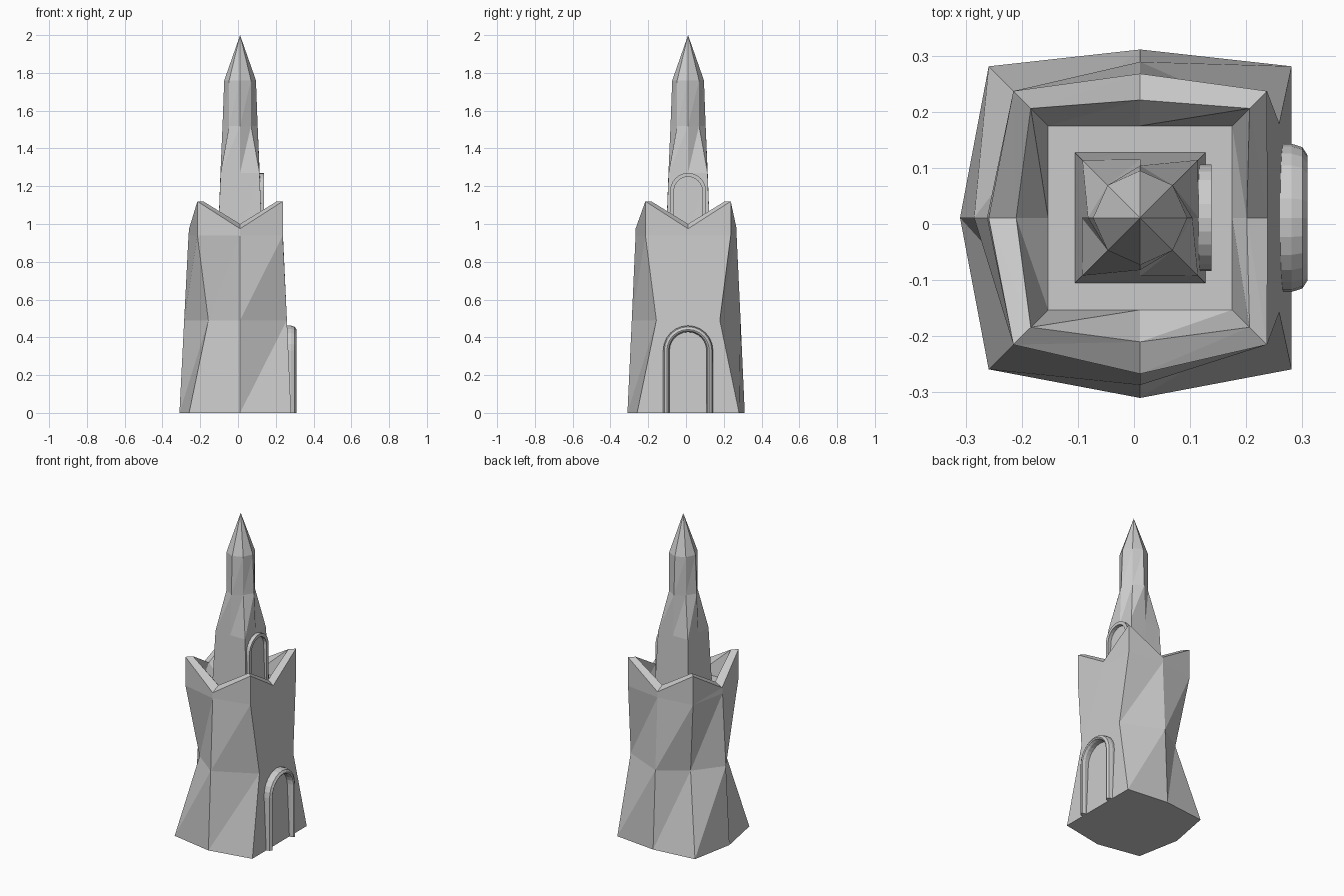
import bpy, bmesh, math

if "Cube" in bpy.data.objects:
    bpy.data.objects.remove(bpy.data.objects["Cube"])

C = 0.011  # tower axis offset in x and y


def ring(c, mids, zc, zm=None, east=None):
    """Eight points: side midpoints (E, N, W, S) alternating with corners."""
    zm = zc if zm is None else zm
    r = c if east is None else east
    e, n, w, s = mids
    pts = [(e, 0, zm), (r, c, zc), (0, n, zm), (-c, c, zc),
           (-w, 0, zm), (-c, -c, zc), (0, -s, zm), (r, -c, zc)]
    return [(x + C, y + C, z) for x, y, z in pts]


def add_object(name, bm):
    bmesh.ops.recalc_face_normals(bm, faces=bm.faces)
    me = bpy.data.meshes.new(name)
    bm.to_mesh(me)
    bm.free()
    ob = bpy.data.objects.new(name, me)
    bpy.context.collection.objects.link(ob)
    return ob


def loft(name, rings, apex=None):
    """Skin the rings with facets split along one spiral diagonal."""
    bm = bmesh.new()
    loops = [[bm.verts.new(p) for p in r] for r in rings]
    bm.faces.new(loops[0][::-1])
    for lo, hi in zip(loops, loops[1:]):
        for i in range(8):
            j = (i + 1) % 8
            bm.faces.new((lo[i], lo[j], hi[j]))
            bm.faces.new((lo[i], hi[j], hi[i]))
    if apex is None:
        bm.faces.new(loops[-1])
    else:
        tip = bm.verts.new(apex)
        for i in range(8):
            bm.faces.new((loops[-1][i], loops[-1][(i + 1) % 8], tip))
    return add_object(name, bm)


def arch(name, half, spring, z0, section, steps=12):
    """Sweep a (radial inset, x) section along a doorway outline facing +x."""
    path = [(1, 0, z0)]
    for k in range(steps + 1):
        a = math.pi * k / steps
        path.append((math.cos(a), math.sin(a), spring))
    path.append((-1, 0, z0))
    bm = bmesh.new()
    loops = []
    for cy, cz, z in path:
        loops.append([bm.verts.new((x + C, C + cy * (half - d),
                                    z + cz * (half - d))) for d, x in section])
    n = len(section)
    for a, b in zip(loops, loops[1:]):
        for i in range(n):
            j = (i + 1) % n
            bm.faces.new((a[i], a[j], b[j], b[i]))
    bm.faces.new(loops[0])
    bm.faces.new(loops[-1])
    return add_object(name, bm)


# Lower tower: pinched walls, peaked rim, sunken floor
loft("lower_tower", [
    ring(0.27, (0.27, 0.30, 0.321, 0.321), 0),
    ring(0.168, (0.248, 0.278, 0.296, 0.298), 0.49, east=0.248),
    ring(0.226, (0.227, 0.257, 0.273, 0.278), 0.94),
    ring(0.226, (0.227, 0.257, 0.27, 0.278), 1.12, 0.975),
    ring(0.195, (0.19, 0.21, 0.221, 0.221), 1.12, 1.0),
    ring(0.164, (0.164,) * 4, 0.94),
])

# Upper tower: square base turning into a faceted shaft with a spire
loft("upper_tower", [
    ring(0.116, (0.116,) * 4, 0.94),
    ring(0.103, (0.104,) * 4, 1.27),
    ring(0.058, (0.093,) * 4, 1.52),
    ring(0.058, (0.084,) * 4, 1.76),
], apex=(C, C, 2.0))

# Doorway frames on the right side
arch("lower_door_frame", 0.132, 0.33, 0,
     [(0, 0.23), (0, 0.27), (0.006, 0.289), (0.02, 0.298),
      (0.028, 0.294), (0.034, 0.28), (0.034, 0.23)])
arch("upper_door_frame", 0.095, 1.175, 0.94,
     [(0, 0.09), (0, 0.127), (0.02, 0.127), (0.02, 0.09)])
